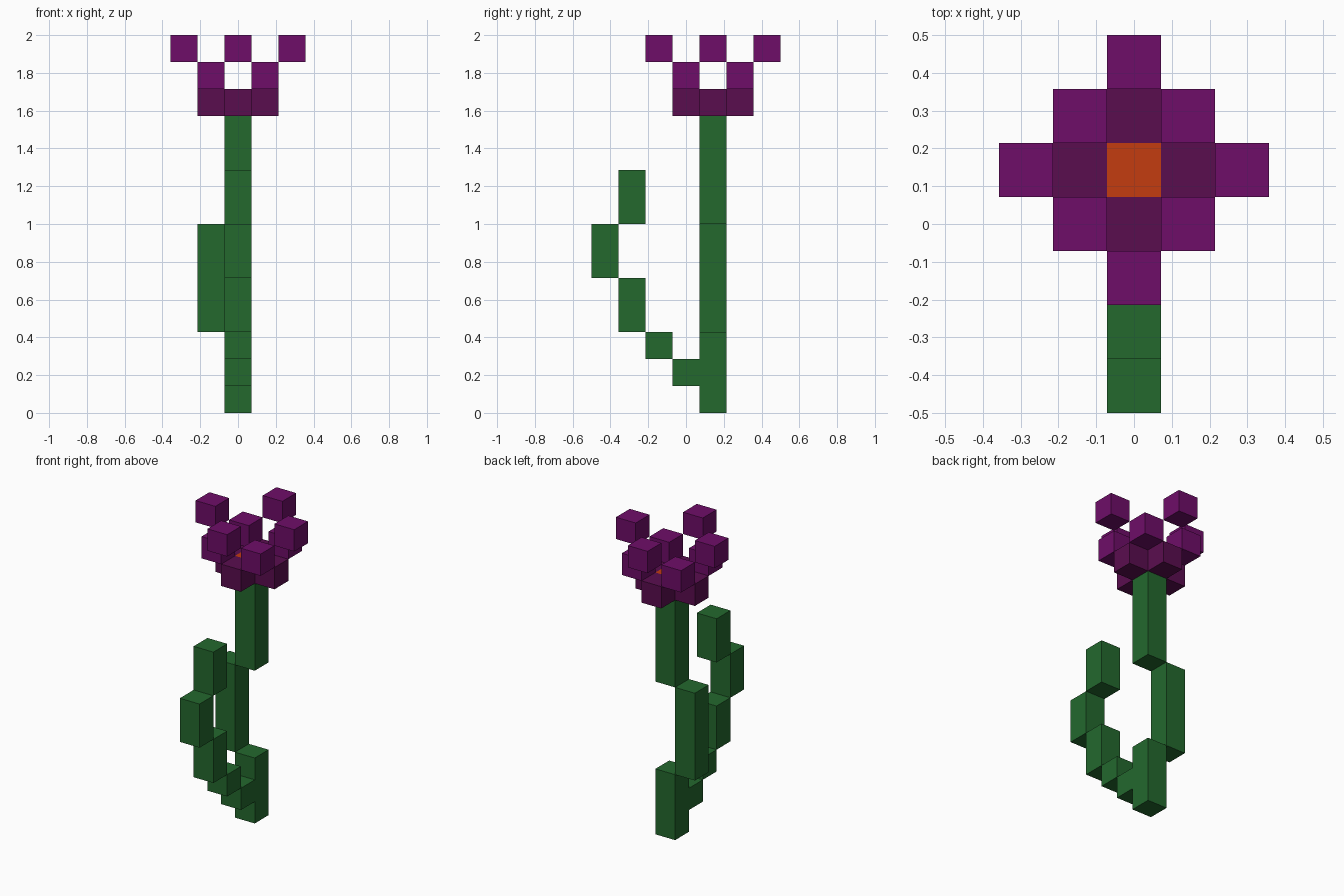
import bpy
import bmesh
from mathutils import Matrix, Vector

if "Cube" in bpy.data.objects:
    bpy.data.objects.remove(bpy.data.objects["Cube"], do_unlink=True)

U = 1 / 7          # edge of one block
AXIS_Y = 1         # flower axis, in blocks behind the origin


def material(name, rgb):
    mat = bpy.data.materials.new(name)
    mat.use_nodes = True
    color = (*rgb, 1)
    mat.diffuse_color = color
    bsdf = next(n for n in mat.node_tree.nodes if n.type == 'BSDF_PRINCIPLED')
    bsdf.inputs["Base Color"].default_value = color
    return mat


green = material("leaf green", (0.017, 0.138, 0.027))
purple = material("petal purple", (0.156, 0.004, 0.138))
dark_purple = material("dark petal purple", (0.102, 0.004, 0.078))
orange = material("centre orange", (0.546, 0.045, 0.005))


def block(name, x, y, z0, z1, mat):
    """Square column centred on (x, y), from z0 to z1, measured in blocks."""
    bm = bmesh.new()
    bmesh.ops.create_cube(bm, size=1, matrix=Matrix.Diagonal((U, U, (z1 - z0) * U, 1)))
    mesh = bpy.data.meshes.new(name)
    bm.to_mesh(mesh)
    bm.free()
    mesh.materials.append(mat)
    obj = bpy.data.objects.new(name, mesh)
    obj.location = Vector((x, y, (z0 + z1) / 2)) * U
    bpy.context.collection.objects.link(obj)
    return obj


# Stem, with its middle section stepped to the side
block("stem_lower", 0, AXIS_Y, 0, 3, green)
block("stem_middle", -1, AXIS_Y, 3, 7, green)
block("stem_upper", 0, AXIS_Y, 7, 11, green)

# Leaf curving forward and up from the stem
for i, (y, z0, z1) in enumerate([(0, 1, 2), (-1, 2, 3), (-2, 3, 5), (-3, 5, 7), (-2, 7, 9)], 1):
    block(f"leaf_segment_{i}", 0, y, z0, z1, green)

# Flower head: centre, then three rings of four petals
block("flower_centre", 0, AXIS_Y, 11, 12, orange)
rings = [
    ("inner_petal", (1, 0), 11, dark_purple),
    ("middle_petal", (1, 1), 12, purple),
    ("outer_petal", (2, 0), 13, purple),
]
for name, (dx, dy), z, mat in rings:
    for i in range(1, 5):
        block(f"{name}_{i}", dx, AXIS_Y + dy, z, z + 1, mat)
        dx, dy = -dy, dx   # quarter turn
